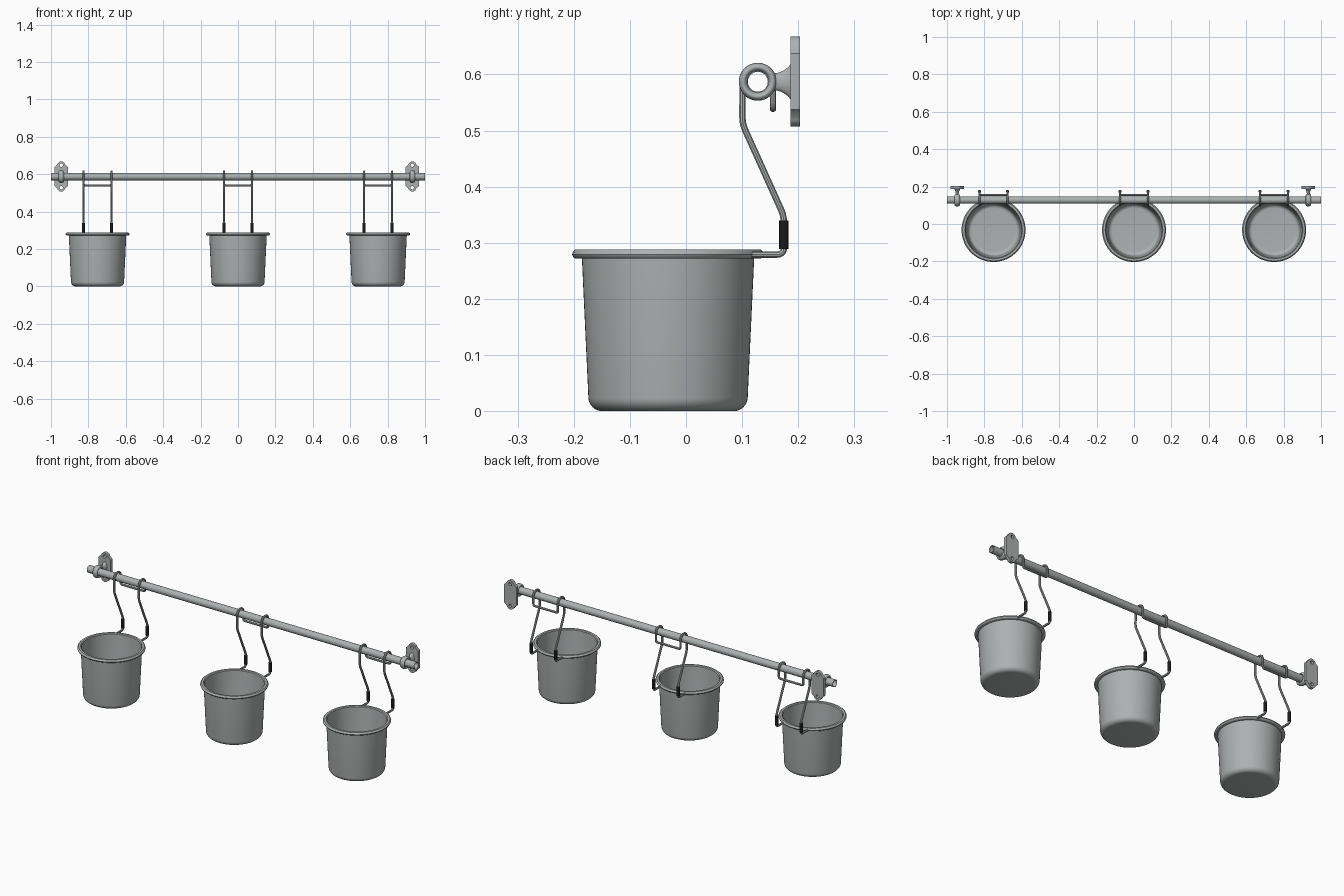
import bpy, math
from mathutils import Vector, Matrix

if "Cube" in bpy.data.objects:
    bpy.data.objects.remove(bpy.data.objects["Cube"])

def material(name, rgb):
    m = bpy.data.materials.new(name)
    m.diffuse_color = (*rgb, 1)
    m.use_nodes = True
    m.node_tree.nodes["Principled BSDF"].inputs["Base Color"].default_value = m.diffuse_color
    return m

METAL = material("grey_metal", (0.42, 0.44, 0.44))
BLACK = material("black_rubber", (0.01, 0.01, 0.01))
RAIL_Y, RAIL_Z = 0.128, 0.587
POT_Y = -0.032

def finish(ob, mat, angle=35):
    bpy.ops.object.select_all(action='DESELECT')
    ob.select_set(True)
    bpy.context.view_layer.objects.active = ob
    if ob.type == 'CURVE':
        bpy.ops.object.convert(target='MESH')
        ob = bpy.context.view_layer.objects.active
    ob.data.materials.clear()
    ob.data.materials.append(mat)
    bpy.ops.object.shade_smooth_by_angle(angle=math.radians(angle))
    return ob

def lathe(name, profile, mat, matrix, n=64, closed=False, angle=35):
    """Revolve (radius, height) points about local z."""
    verts, faces, rings = [], [], []
    for r, z in profile:
        if r == 0:
            rings.append([len(verts)] * n)
            verts.append((0, 0, z))
        else:
            rings.append(list(range(len(verts), len(verts) + n)))
            verts += [(r * math.cos(2 * math.pi * i / n), r * math.sin(2 * math.pi * i / n), z)
                      for i in range(n)]
    pairs = list(zip(rings, rings[1:])) + ([(rings[-1], rings[0])] if closed else [])
    for a, b in pairs:
        for i in range(n):
            j = (i + 1) % n
            faces.append(tuple(dict.fromkeys((a[i], a[j], b[j], b[i]))))
    me = bpy.data.meshes.new(name)
    me.from_pydata(verts, [], faces)
    me.update()
    ob = bpy.data.objects.new(name, me)
    bpy.context.collection.objects.link(ob)
    ob.matrix_world = matrix
    return finish(ob, mat, angle)

def curve(name, loops, mat, cyclic, location, flat=False, **settings):
    cu = bpy.data.curves.new(name, 'CURVE')
    cu.dimensions = '2D' if flat else '3D'
    for pts in loops:
        sp = cu.splines.new('POLY')
        sp.points.add(len(pts) - 1)
        for p, c in zip(sp.points, pts):
            p.co = (*c, 1)
        sp.use_cyclic_u = cyclic
    for k, v in settings.items():
        setattr(cu, k, v)
    ob = bpy.data.objects.new(name, cu)
    bpy.context.collection.objects.link(ob)
    ob.location = location
    if flat:
        ob.rotation_euler = (math.pi / 2, 0, 0)
    return finish(ob, mat)

def arc(cx, cy, r, a0, a1, n):
    return [(cx + r * math.cos(math.radians(a0 + (a1 - a0) * i / n)),
             cy + r * math.sin(math.radians(a0 + (a1 - a0) * i / n))) for i in range(n + 1)]

def rounded(path, size, n=5):
    """Round the inner corners of an open path."""
    out = [path[0]]
    for a, b, c in zip(path, path[1:], path[2:]):
        p, q = b + (a - b).normalized() * size, b + (c - b).normalized() * size
        out += [p.lerp(b, t).lerp(b.lerp(q, t), t) for t in (i / n for i in range(n + 1))]
    return out + [path[-1]]

along_x = Matrix.Rotation(math.pi / 2, 4, 'Y')
along_y = Matrix.Rotation(-math.pi / 2, 4, 'X')

# Hollow rail
lathe("rail", [(0.0197, -1), (0.0197, 1), (0.0177, 1), (0.0177, -1)][::-1], METAL,
      Matrix.Translation((0, RAIL_Y, RAIL_Z)) @ along_x, n=40, closed=True)

# Wall brackets: collar, flared neck and screw plate
for side, x in (("left", -0.945), ("right", 0.932)):
    at_rail = Matrix.Translation((x, RAIL_Y, RAIL_Z))
    collar = [(0.0263 + 0.0075 * math.cos(2 * math.pi * i / 16),
               0.014 * math.sin(2 * math.pi * i / 16)) for i in range(16)]
    lathe(side + "_collar", collar, METAL, at_rail @ along_x, n=48, closed=True, angle=60)
    neck = [(0.015, 0.026), (0.0155, 0.034), (0.018, 0.042), (0.022, 0.049),
            (0.027, 0.055), (0.033, 0.0595)]
    lathe(side + "_neck", neck, METAL,
          at_rail @ Matrix.Diagonal((0.5, 1, 1, 1)) @ along_y, n=32)
    half = [(0.037, -0.05), (0.037, 0.05)] + arc(0, 0.0585, 0.022, 15, 165, 14)
    outline = half + [(-0.037, 0.05), (-0.037, -0.05)] + arc(0, -0.0585, 0.022, 195, 345, 14)
    holes = [arc(0, z, 0.009, 0, 345, 23) for z in (-0.06, 0.06)]
    plate = [[(a, b, 0) for a, b in loop] for loop in [outline] + holes]
    curve(side + "_wall_plate", plate, METAL, True, (x, 0.1945, 0.5875), flat=True,
          extrude=0.0085, fill_mode='BOTH')

# Half of the hanger wire, from the pot rim up over the rail to the cross bar
HW = 0.075
lower = [Vector((HW, y, z)) for y, z in
         ((0.105, 0.279), (0.1745, 0.279), (0.1745, 0.348), (0.1005, 0.512), (0.1005, RAIL_Z))]
over = [Vector((HW, y, z)) for y, z in arc(RAIL_Y, RAIL_Z, 0.0272, 180, 0, 16)]
back = [Vector((HW, 0.155, RAIL_Z)), Vector((HW, 0.155, 0.539)), Vector((0, 0.155, 0.539))]
half_wire = rounded(lower, 0.013)[:-1] + over[:-1] + rounded(back, 0.012)
wire = half_wire + [Vector((-p.x, p.y, p.z)) for p in reversed(half_wire[:-1])]

# Pot wall with rounded base and rolled rim
pot = ([(0, 0)] + arc(0.117, 0.025, 0.025, -90, -3, 8)
       + [(0.1535, 0.272), (0.165, 0.272), (0.169, 0.2745), (0.171, 0.279), (0.1695, 0.284),
          (0.165, 0.288), (0.154, 0.288), (0.150, 0.284)]
       + arc(0.116, 0.027, 0.022, -3, -90, 8) + [(0, 0.005)])

for tag, x in (("left", -0.751), ("middle", 0.0), ("right", 0.749)):
    lathe(tag + "_pot", pot, METAL, Matrix.Translation((x, POT_Y, 0)), n=72)
    curve(tag + "_hanger_wire", [wire], METAL, False, (x, 0, 0),
          bevel_depth=0.006, bevel_resolution=3, use_fill_caps=True)
    # Black sleeves on the wire
    for s in (-1, 1):
        lathe(tag + "_sleeve", [(0, 0.289), (0.0085, 0.289), (0.0085, 0.34), (0, 0.34)], BLACK,
              Matrix.Translation((x + s * HW, 0.1745, 0)), n=20)
